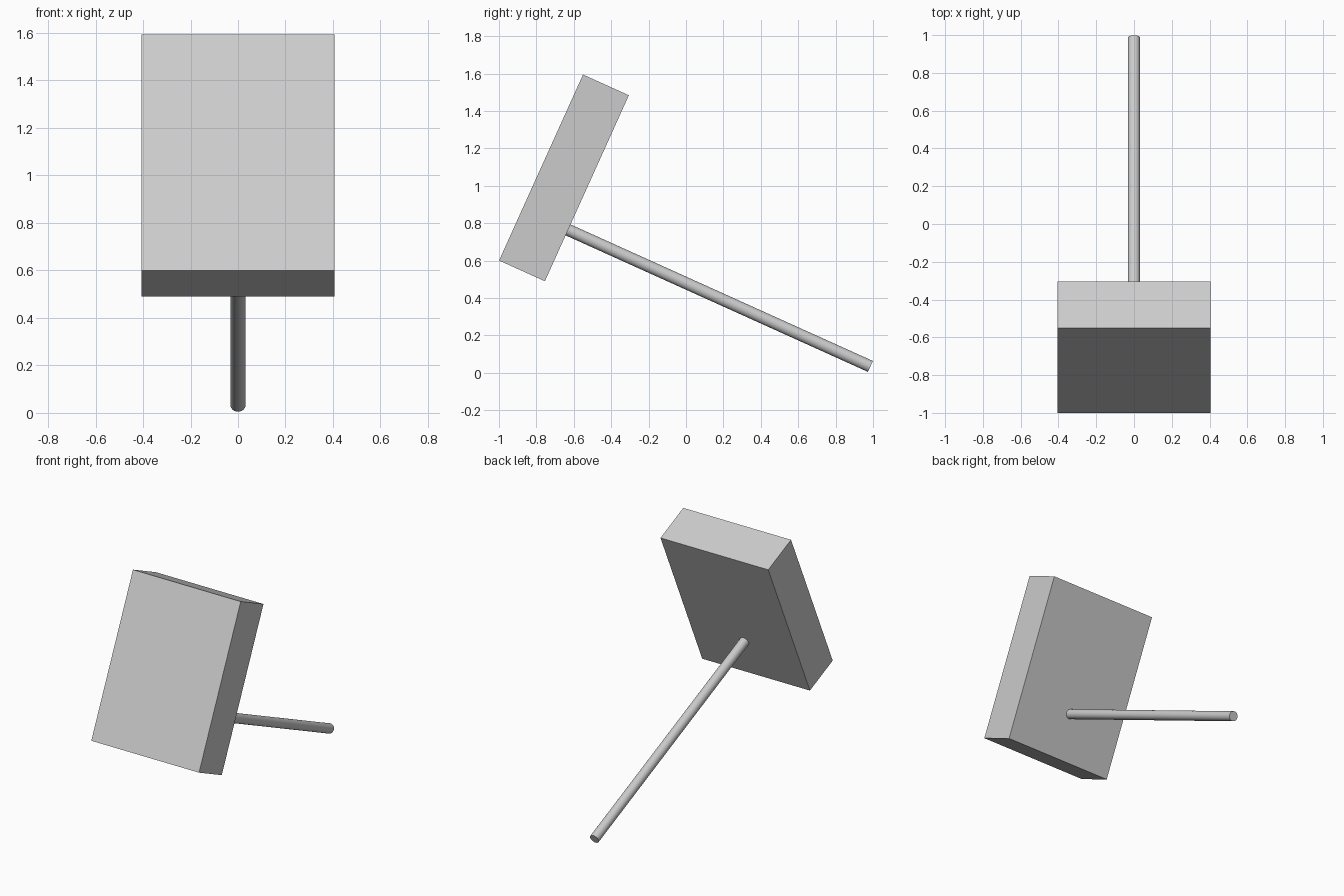
import bpy
from math import radians
from mathutils import Matrix, Vector

cube = bpy.data.objects.get("Cube")
if cube:
    bpy.data.objects.remove(cube, do_unlink=True)

# One plain grey material
grey = bpy.data.materials.new("light_grey")
grey.use_nodes = True
grey.diffuse_color = (0.6, 0.6, 0.6, 1)
grey.node_tree.nodes["Principled BSDF"].inputs["Base Color"].default_value = (0.6, 0.6, 0.6, 1)

# The whole model leans back by this angle about x
lean = Matrix.Rotation(radians(-24.3), 4, "X")


def place(name, centre, spin=Matrix.Identity(4)):
    obj = bpy.context.object
    obj.name = name
    obj.data.transform(spin)
    obj.matrix_world = Matrix.Translation(Vector(centre)) @ lean
    obj.data.materials.append(grey)
    return obj


# Head: a flat rectangular block
bpy.ops.mesh.primitive_cube_add(size=1)
place("head_block", (0, -0.6525, 1.042), Matrix.Diagonal((0.812, 0.269, 1.091, 1)))

# Handle: a thin rod square to the back of the head
start, end = Vector((0, -0.635, 0.766)), Vector((0, 0.986, 0.034))
bpy.ops.mesh.primitive_cylinder_add(vertices=32, radius=0.032, depth=(end - start).length)
place("handle_rod", (start + end) / 2, Matrix.Rotation(radians(90), 4, "X"))
bpy.ops.object.shade_smooth_by_angle(angle=radians(30))
